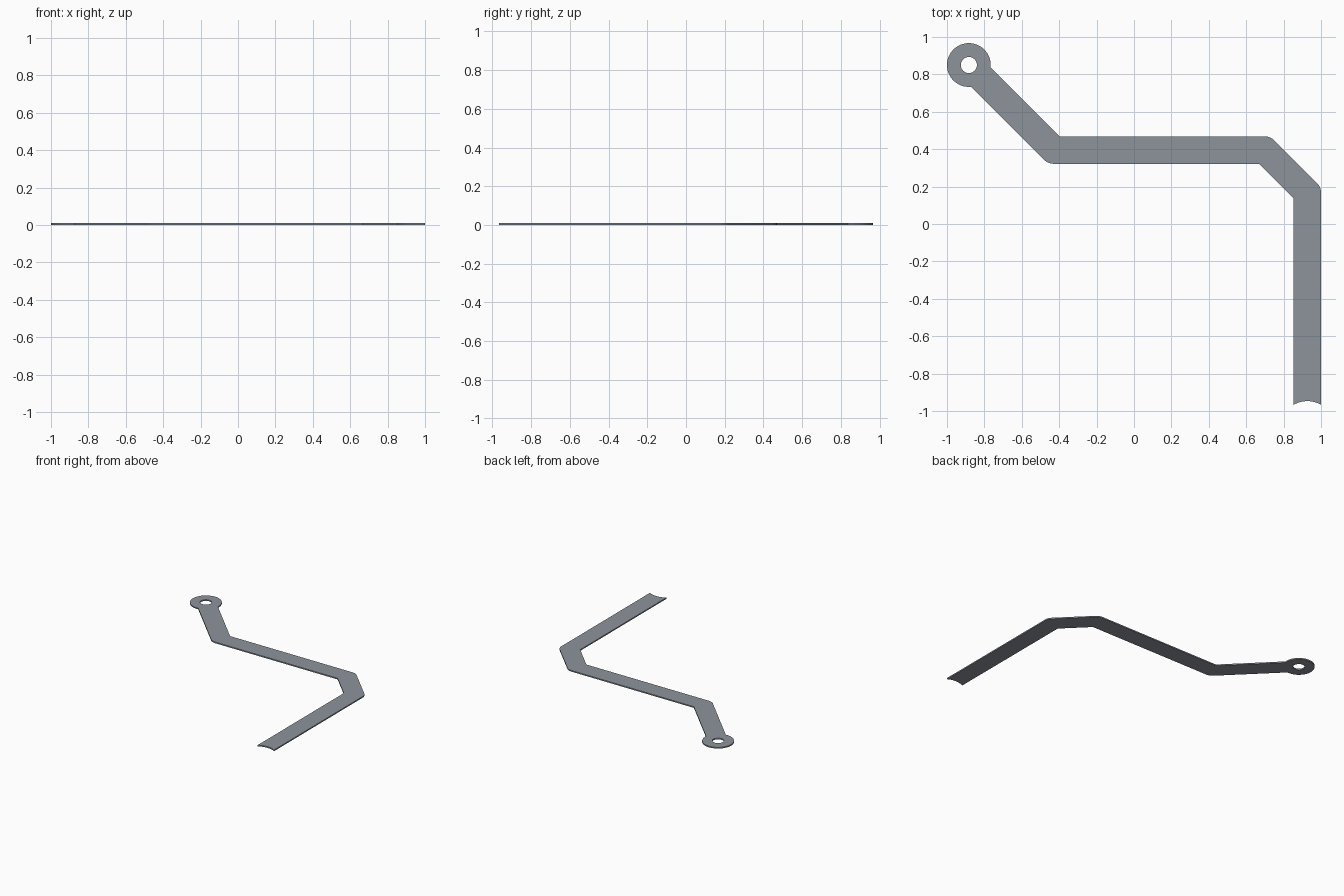
import bpy, bmesh
from math import radians, degrees, sin, cos, asin, tan, sqrt

if "Cube" in bpy.data.objects:
    bpy.data.objects.remove(bpy.data.objects["Cube"])

T = 0.010            # plate thickness
W = 0.0735           # half width of the strip
R, HOLE = 0.117, 0.043
EYE = (-0.883, 0.850)
A, B, C = (-0.4295, 0.3955), (0.698, 0.3955), (0.9265, 0.167)  # bends of the centre line
END, END_R = -0.967, 0.145
MITRE = W * tan(radians(22.5))


def arc(c, r, a0, a1, n):
    """Points on an arc, angles in degrees."""
    return [(c[0] + r * cos(radians(a0 + (a1 - a0) * i / n)),
             c[1] + r * sin(radians(a0 + (a1 - a0) * i / n))) for i in range(n + 1)]


# Outline, counter-clockwise from the eye: rounded outer bends, mitred inner bends
spread = degrees(asin(W / R))
outline = arc(EYE, R, -45 + spread, 315 - spread, 56)
outline += arc(A, W, 225, 270, 8)
outline += [(B[0] - MITRE, B[1] - W), (C[0] - W, C[1] - MITRE)]
# concave end
spread = degrees(asin(W / END_R))
outline += arc((C[0], END - sqrt(END_R ** 2 - W ** 2)), END_R, 90 + spread, 90 - spread, 14)
outline += arc(C, W, 0, 45, 8)
outline += arc(B, W, 45, 90, 8)
outline += [(A[0] + MITRE, A[1] + W)]
hole = arc(EYE, HOLE, 0, 360, 40)[:-1]

# Flat filled profile, extruded to thickness
bm = bmesh.new()
edges = []
for loop in (outline, hole):
    vs = [bm.verts.new((x, y, 0)) for x, y in loop]
    edges += [bm.edges.new((vs[i - 1], vs[i])) for i in range(len(vs))]
bmesh.ops.triangle_fill(bm, edges=edges, use_beauty=True, use_dissolve=False)
res = bmesh.ops.extrude_face_region(bm, geom=bm.faces[:], use_keep_orig=True)
top = [g for g in res["geom"] if isinstance(g, bmesh.types.BMVert)]
bmesh.ops.translate(bm, verts=top, vec=(0, 0, T))
bmesh.ops.recalc_face_normals(bm, faces=bm.faces[:])
mesh = bpy.data.meshes.new("bent_strip")
bm.to_mesh(mesh)
bm.free()

# Dark blue-grey finish
mat = bpy.data.materials.new("dark_grey")
mat.diffuse_color = (0.27, 0.295, 0.33, 1)
mat.use_nodes = True
mat.node_tree.nodes["Principled BSDF"].inputs["Base Color"].default_value = mat.diffuse_color
mesh.materials.append(mat)

strip = bpy.data.objects.new("bent_strip_with_eye", mesh)
bpy.context.collection.objects.link(strip)
bpy.context.view_layer.objects.active = strip
strip.select_set(True)
bpy.ops.object.shade_smooth_by_angle(angle=radians(30))
